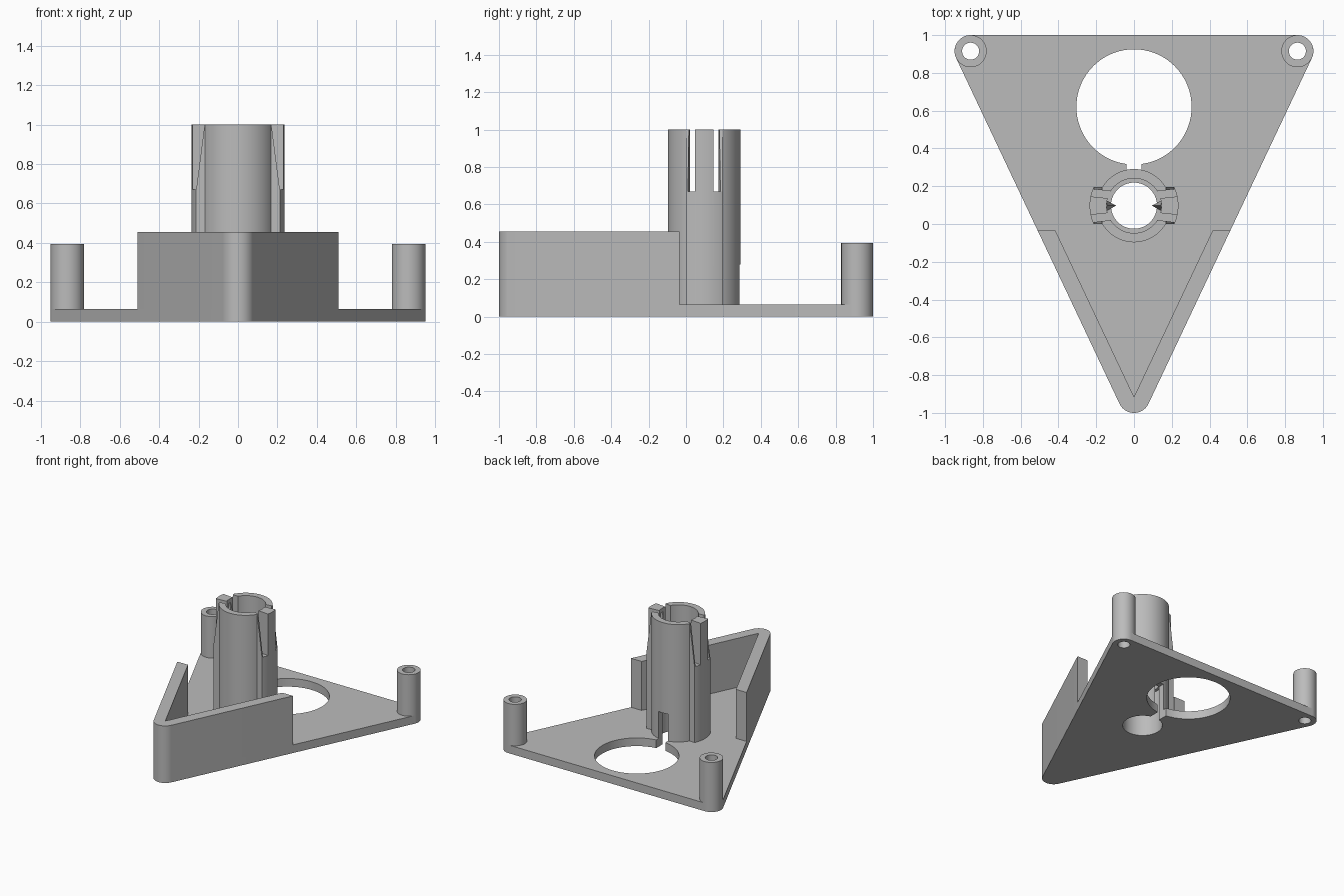
import bpy, bmesh
from math import sin, cos, asin, pi, radians

old = bpy.data.objects.get("Cube")
if old:
    bpy.data.objects.remove(old, do_unlink=True)

grey = bpy.data.materials.new("plain_grey")
grey.use_nodes = True
COLOUR = (0.5, 0.5, 0.5, 1)
grey.diffuse_color = COLOUR
grey.node_tree.nodes["Principled BSDF"].inputs["Base Color"].default_value = COLOUR

BASE, WALL, TOP, SLOT = 0.065, 0.455, 1.0, 0.67   # main heights
PX, PY, R = 0.865, 0.915, 0.085                   # corner centres and radius
TY = 0.097                                        # tube centre in y


def arc(cx, cy, r, a0, a1, n=24):
    return [(cx + r * cos(a0 + (a1 - a0) * i / n), cy + r * sin(a0 + (a1 - a0) * i / n))
            for i in range(n + 1)]


def circle(cx, cy, r, n=64):
    return arc(cx, cy, r, 0, 2 * pi, n)[:-1]


def prism(name, pts, lo, hi, axis="z"):
    """Extrude a closed outline along z, or an xz outline along y."""
    bm = bmesh.new()
    place = (lambda p, d: (p[0], p[1], d)) if axis == "z" else (lambda p, d: (p[0], d, p[1]))
    a = [bm.verts.new(place(p, lo)) for p in pts]
    b = [bm.verts.new(place(p, hi)) for p in pts]
    bm.faces.new(a)
    bm.faces.new(b)
    for i in range(len(a)):
        j = (i + 1) % len(a)
        bm.faces.new((a[i], a[j], b[j], b[i]))
    bmesh.ops.recalc_face_normals(bm, faces=bm.faces)
    mesh = bpy.data.meshes.new(name)
    bm.to_mesh(mesh)
    bm.free()
    obj = bpy.data.objects.new(name, mesh)
    bpy.context.collection.objects.link(obj)
    mesh.materials.append(grey)
    return obj


def finish(obj, cutters=()):
    """Apply the cutters, remove them, and smooth the round faces."""
    bpy.ops.object.select_all(action="DESELECT")
    bpy.context.view_layer.objects.active = obj
    obj.select_set(True)
    for c in cutters:
        c.hide_render = True
        m = obj.modifiers.new("cut", "BOOLEAN")
        m.operation, m.solver, m.object = "DIFFERENCE", "EXACT", c
        bpy.ops.object.modifier_apply(modifier=m.name)
        bpy.data.objects.remove(c, do_unlink=True)
    bpy.ops.object.shade_smooth_by_angle(angle=radians(30))
    return obj


def box(name, x0, x1, y0, y1, z0, z1):
    return prism(name, [(x0, y0), (x1, y0), (x1, y1), (x0, y1)], z0, z1)


# Rounded triangular outline shared by plate and wall
tilt = asin(PX / (PX ** 2 + (2 * PY) ** 2) ** 0.5)
tip = arc(0, -PY, R, pi + tilt, 2 * pi - tilt)
outline = tip + arc(PX, PY, R, -tilt, pi / 2) + arc(-PX, PY, R, pi / 2, pi + tilt)

# Base plate with large opening, tube bore, slot and screw holes
cuts = [prism("opening", circle(0, 0.62, 0.305, 72), -1, 1),
        prism("bore", circle(0, TY, 0.145), -1, 1),
        box("slot", -0.04, 0.04, TY, 0.4, -1, 1)]
cuts += [prism("screw_hole", circle(s * PX, PY, 0.045), -1, 1) for s in (-1, 1)]
finish(prism("base_plate", outline, 0, BASE), cuts)

# V-shaped wall around the front corner
END = -0.035
inner_x = PX * (END + PY) / (2 * PY)
outer_x = inner_x + R / cos(tilt)
wall = tip + [(outer_x, END), (inner_x, END), (0, -PY), (-inner_x, END), (-outer_x, END)]
finish(prism("front_wall", wall, BASE, WALL))

# Hollow corner posts
for side, s in (("left", 1), ("right", -1)):
    finish(prism(side + "_post", circle(s * PX, PY, R), BASE, 0.395),
           [prism("post_hole", circle(s * PX, PY, 0.045), -1, 1)])

# Tube outline with a thicker lobe on each side
RT, RL, LOBE = 0.194, 0.235, 0.098
a, b = asin(LOBE / RL), asin(LOBE / RT)
tube = (arc(0, TY, RL, -a, a) + arc(0, TY, RT, b, pi - b)
        + arc(0, TY, RL, pi - a, pi + a) + arc(0, TY, RT, pi + b, 2 * pi - b))

# Stepped bore, rear notch, and the slots that free the side clips
cuts = [prism("lower_bore", circle(0, TY, 0.145), -1, 0.35),
        prism("middle_bore", circle(0, TY, 0.122), 0.3, 0.7),
        prism("upper_bore", circle(0, TY, 0.145), SLOT, 2),
        box("notch", -0.04, 0.04, TY, 0.4, -1, 0.28)]
for sx in (-1, 1):
    for sy in (-1, 1):
        plan = [(0.09, 0.034), (0.26, 0.052), (0.26, 0.093), (0.09, 0.072)]
        cuts.append(prism("clip_slot", [(sx * x, TY + sy * y) for x, y in plan], SLOT, 2))
        taper = [(0.212, SLOT), (0.168, 1.01), (0.3, 1.01), (0.3, SLOT)]
        cuts.append(prism("clip_taper", [(sx * x, z) for x, z in taper],
                          TY + sy * 0.06, TY + sy * 0.13, "y"))
finish(prism("centre_tube", tube, BASE, TOP), cuts)

# Small pointed catches on the inside of the clips
for side, s in (("left", 1), ("right", -1)):
    catch = prism(side + "_catch", [(s * 0.15, TY - 0.03), (s * 0.095, TY), (s * 0.15, TY + 0.03)],
                  SLOT, 0.97)
    for v in catch.data.vertices:
        if v.co.z > 0.9 and abs(v.co.x) < 0.12:
            v.co.x = s * 0.14
    finish(catch)
